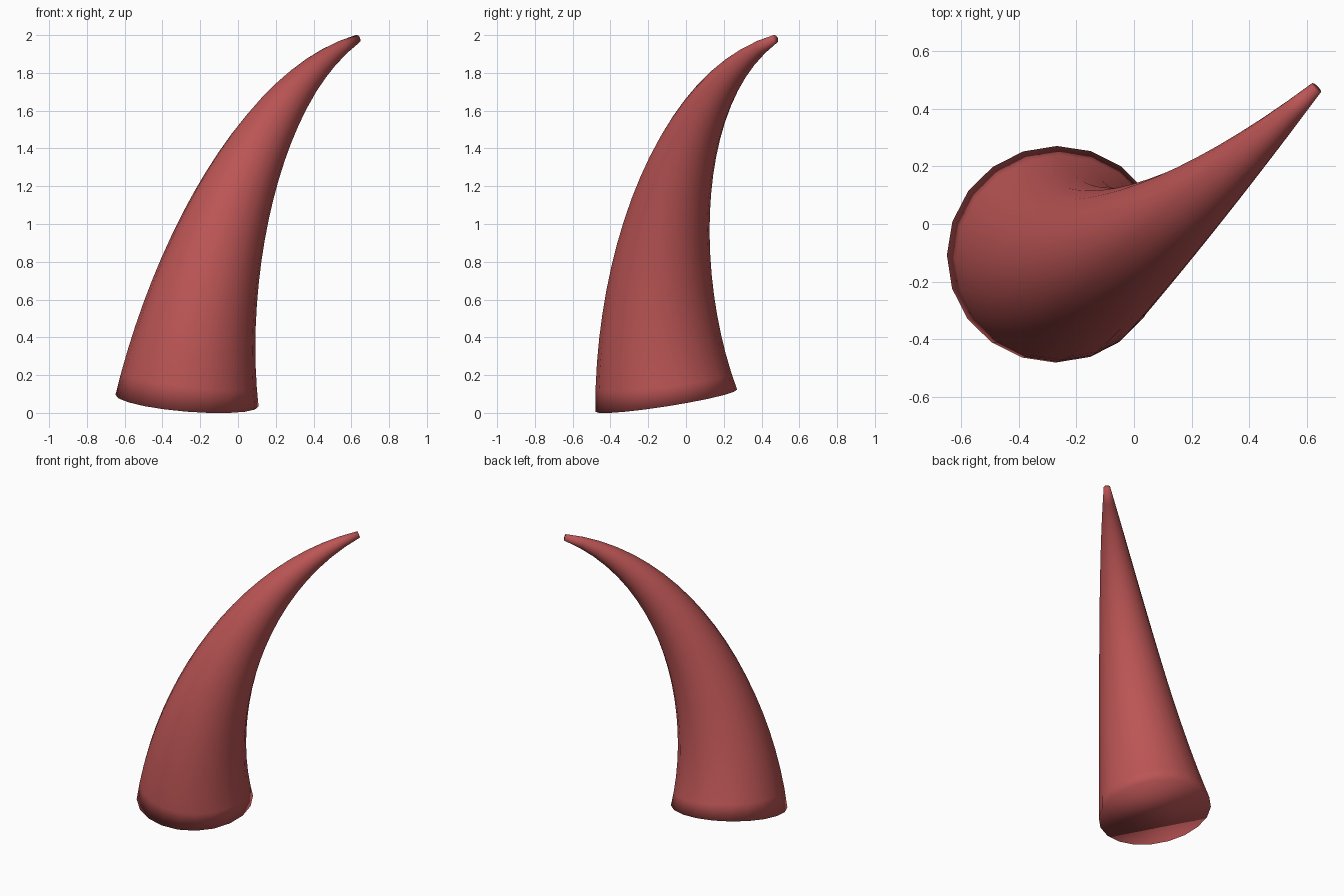
import bpy, bmesh, math
from mathutils import Vector

if "Cube" in bpy.data.objects:
    bpy.data.objects.remove(bpy.data.objects["Cube"])

SIDES, RINGS = 20, 20
# Cubic centre line of the horn, base to tip
P = [Vector(p) for p in ((-.27, -.105, .065), (-.21, -.22, .8),
                         (.11, -.05, 1.72), (.632, .472, 1.98))]


def point(t):
    u = 1 - t
    return P[0]*u**3 + P[1]*3*u*u*t + P[2]*3*u*t*t + P[3]*t**3


def tangent(t):
    u = 1 - t
    return ((P[1]-P[0])*u*u + (P[2]-P[1])*2*u*t + (P[3]-P[2])*t*t).normalized()


# Tapered rings swept along the centre line
bm = bmesh.new()
rings = []
for i in range(RINGS + 1):
    t = i / RINGS
    r = .38 - .358*t - .03*t*(1 - t)
    rot = Vector((0, 0, 1)).rotation_difference(tangent(t))
    ring = []
    for k in range(SIDES):
        a = 2*math.pi*k/SIDES
        ring.append(bm.verts.new(point(t) + rot @ Vector((r*math.cos(a), r*math.sin(a), 0))))
    rings.append(ring)

for lo, hi in zip(rings, rings[1:]):
    for k in range(SIDES):
        n = (k + 1) % SIDES
        bm.faces.new((lo[k], lo[n], hi[n], hi[k]))

# Base and tip caps
bm.faces.new(rings[0][::-1])
bm.faces.new(rings[-1])
for f in bm.faces:
    f.smooth = True

mesh = bpy.data.meshes.new("horn")
bm.to_mesh(mesh)
bm.free()
horn = bpy.data.objects.new("horn", mesh)
bpy.context.collection.objects.link(horn)

# Red surface
mat = bpy.data.materials.new("horn_red")
mat.diffuse_color = (.5, .09, .09, 1)
mat.use_nodes = True
mat.node_tree.nodes["Principled BSDF"].inputs["Base Color"].default_value = mat.diffuse_color
mesh.materials.append(mat)
